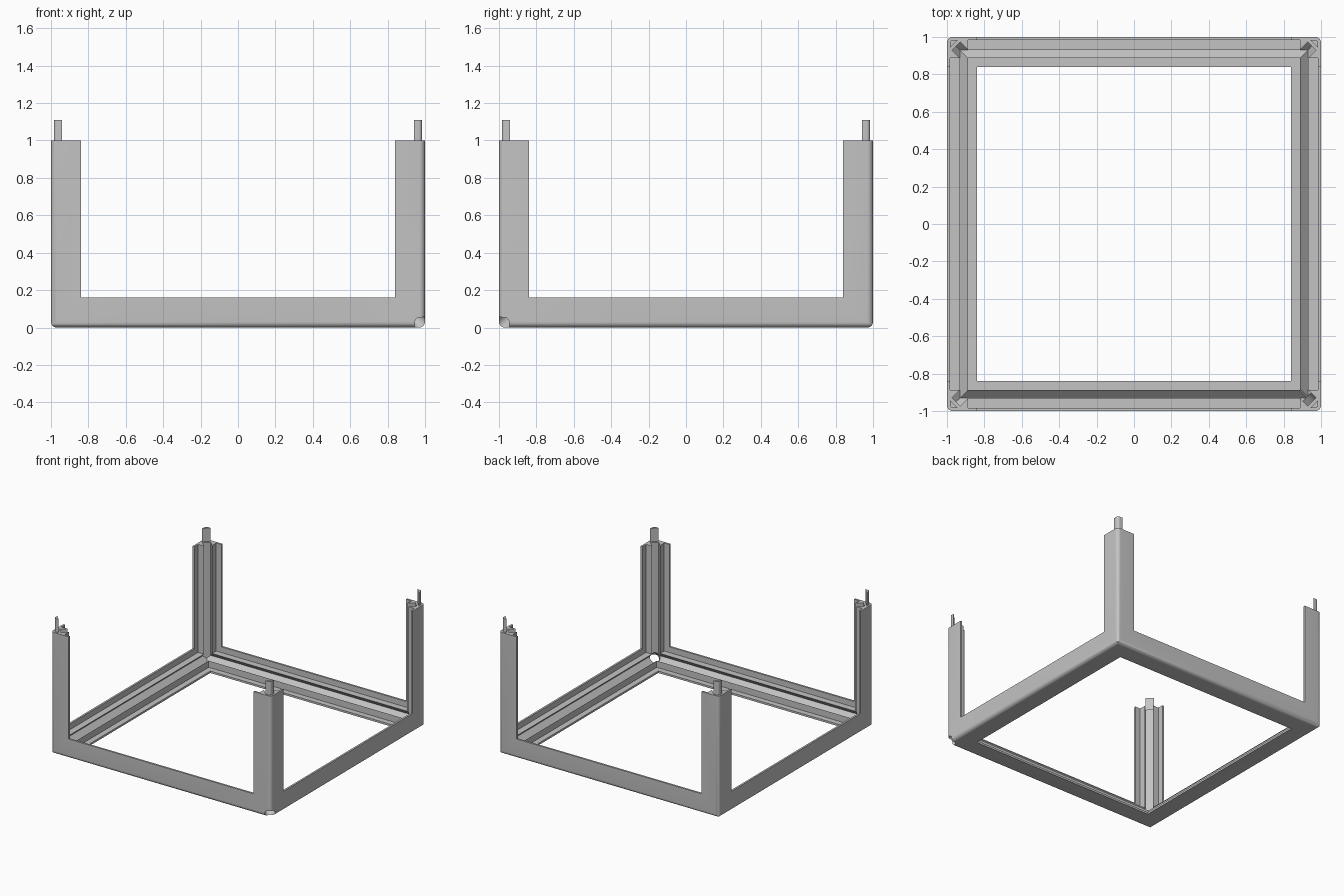
import bpy, bmesh, math
from mathutils import Vector, Matrix

if "Cube" in bpy.data.objects:
    bpy.data.objects.remove(bpy.data.objects["Cube"])

grey = bpy.data.materials.new("plain_grey")
grey.diffuse_color = (0.55, 0.55, 0.55, 1)
grey.use_nodes = True
grey.node_tree.nodes["Principled BSDF"].inputs["Base Color"].default_value = grey.diffuse_color

W, T, R = 0.16, 0.016, 0.03      # flange width, flange thickness, outer corner radius
A, B = 0.07, 0.113               # channel lip: depth and outermost reach
F = A - (B - A)                  # channel floor edge, reached along a 45 degree wall
CORNERS = [(sx, sy) for sx in (-1, 1) for sy in (-1, 1)]


def add_object(name, bm):
    bmesh.ops.recalc_face_normals(bm, faces=bm.faces)
    mesh = bpy.data.meshes.new(name)
    bm.to_mesh(mesh)
    bm.free()
    mesh.materials.append(grey)
    ob = bpy.data.objects.new(name, mesh)
    bpy.context.collection.objects.link(ob)
    return ob


def smooth(ob):
    bpy.ops.object.select_all(action='DESELECT')
    bpy.context.view_layer.objects.active = ob
    ob.select_set(True)
    bpy.ops.object.shade_smooth_by_angle(angle=math.radians(30))


def corner_arc(centre, radius, steps):
    """Quarter round from the u = 0 side to the v = 0 side."""
    return [(centre - radius * math.cos(a), centre - radius * math.sin(a))
            for a in (math.pi / 2 * i / steps for i in range(steps + 1))]


# Angle section: rounded outer corner, thin flanges, diagonal inner channel
side = [(W, 0), (W, T), (B, T), (B, A), (A, F)]
floor_mid = ((A + F) / 2, (A + F) / 2)
profile = corner_arc(R, R, 8) + side + [floor_mid] + [(v, u) for u, v in side[::-1]]

# Frame: three mitred bars meet at every bottom corner
bm = bmesh.new()
n = len(profile)
for sx, sy in CORNERS:
    for axis in range(3):
        rings = []
        for far_end in (False, True):
            ring = []
            for u, v in profile:
                d = [0, 0, 0]
                d[axis] = 1.0 if far_end else max(u, v)
                d[(axis + 1) % 3], d[(axis + 2) % 3] = u, v
                ring.append(bm.verts.new((sx * (1 - d[0]), sy * (1 - d[1]), d[2])))
            rings.append(ring)
        for i in range(n):
            j = (i + 1) % n
            bm.faces.new((rings[0][i], rings[0][j], rings[1][j], rings[1][i]))
        if axis == 2:
            bm.faces.new(rings[1])          # post top
bmesh.ops.remove_doubles(bm, verts=bm.verts, dist=1e-5)
frame = add_object("corner_frame", bm)

# Cable hole drilled diagonally through the front right bottom corner
bm = bmesh.new()
turn = Vector((1, -1, -1)).to_track_quat('Z', 'Y').to_matrix().to_4x4()
bmesh.ops.create_cone(bm, cap_ends=True, segments=32, radius1=0.038, radius2=0.038,
                      depth=0.4, matrix=Matrix.Translation((1, -1, 0)) @ turn)
cutter = add_object("hole_cutter", bm)
cutter.hide_render = True
mod = frame.modifiers.new("hole", 'BOOLEAN')
mod.operation, mod.solver, mod.object = 'DIFFERENCE', 'EXACT', cutter
smooth(frame)
bpy.ops.object.modifier_apply(modifier=mod.name)
bpy.data.objects.remove(cutter)
smooth(frame)

# Joining pins: rounded outside, flat across the corner on the inside
pin_profile = [(0.015, 0.06)] + corner_arc(0.035, 0.02, 6) + [(0.06, 0.015)]
for k, (sx, sy) in enumerate(CORNERS):
    bm = bmesh.new()
    base = bm.faces.new([bm.verts.new((sx * (1 - u), sy * (1 - v), 0.97))
                         for u, v in pin_profile])
    up = bmesh.ops.extrude_face_region(bm, geom=[base])["geom"]
    bmesh.ops.translate(bm, vec=(0, 0, 0.14),
                        verts=[g for g in up if isinstance(g, bmesh.types.BMVert)])
    smooth(add_object(f"post_pin_{k + 1}", bm))
